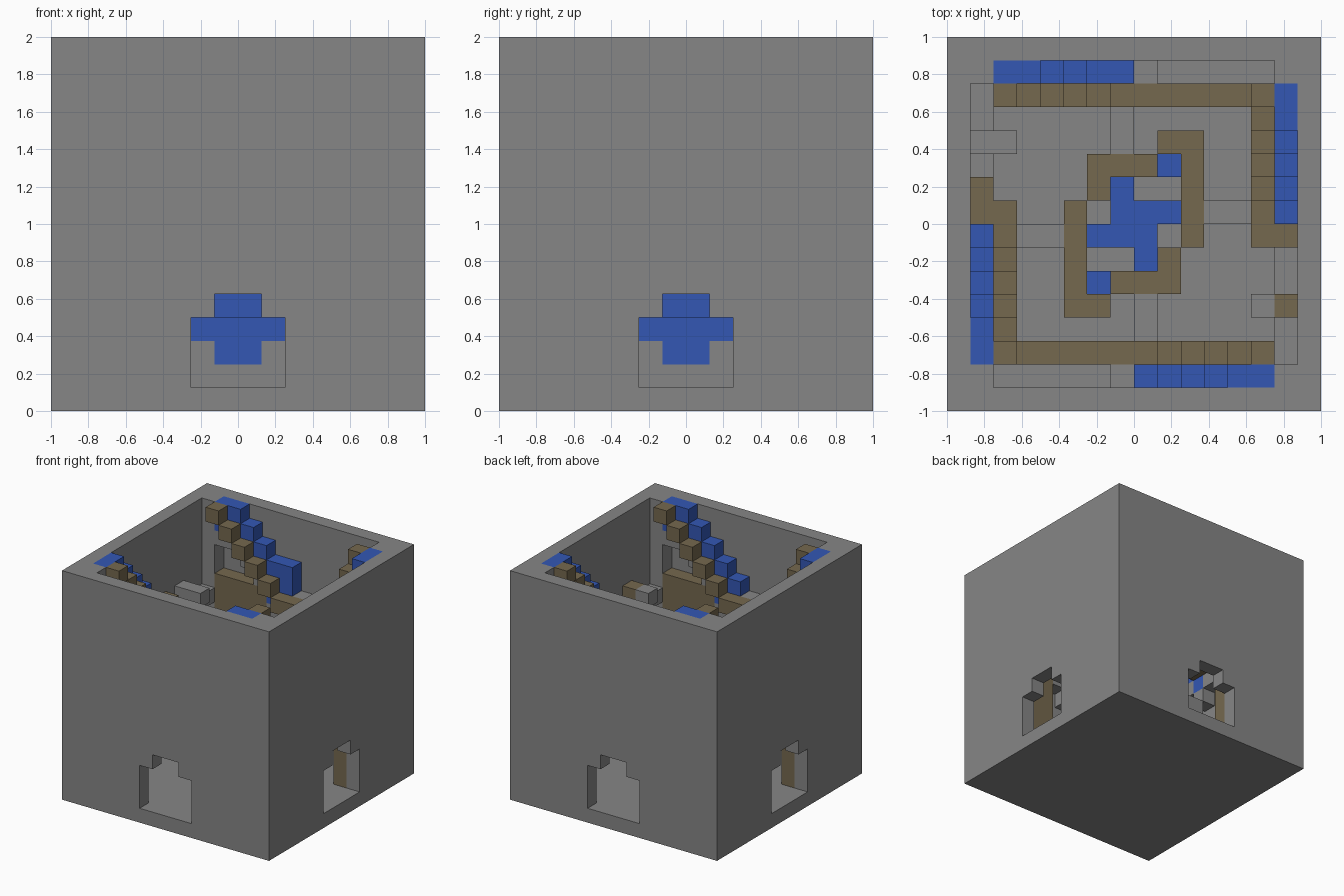
import bpy
import bmesh
from mathutils import Vector

cube = bpy.data.objects.get("Cube")
if cube:
    bpy.data.objects.remove(cube, do_unlink=True)

UNIT = 0.125  # edge of one block


def make_material(name, rgb):
    m = bpy.data.materials.new(name)
    m.use_nodes = True
    m.diffuse_color = (*rgb, 1)
    bsdf = next(n for n in m.node_tree.nodes if n.type == 'BSDF_PRINCIPLED')
    bsdf.inputs["Base Color"].default_value = (*rgb, 1)
    return m


stone = make_material("grey stone", (0.24, 0.24, 0.24))
wood = make_material("brown wood", (0.178, 0.138, 0.077))
water = make_material("blue water", (0.033, 0.095, 0.456))

cells = {}      # block position -> part name
materials = {}  # part name -> material


def fill(part, mat, xs, ys, zs, turn=0):
    """Fill a box of blocks, turned clockwise by quarter turns."""
    if part:
        materials[part] = mat
    for x in range(*xs):
        for y in range(*ys):
            for z in range(*zs):
                a, b = x, y
                for _ in range(turn):
                    a, b = b, -1 - a
                if part:
                    cells[a, b, z] = part
                else:
                    cells.pop((a, b, z), None)


# Hollow box with filled inner corners
fill("outer_walls", stone, (-8, 8), (-8, 8), (0, 16))
fill(None, None, (-7, 7), (-6, 6), (1, 16))
fill(None, None, (-6, 6), (-7, 7), (1, 16))

for side, turn in (("back", 0), ("right", 1), ("front", 2), ("left", 3)):
    def add(part, mat, xs, ys, zs):
        fill(part and side + "_" + part, mat, xs, ys, zs, turn)

    # Stepped doorway
    add(None, None, (-2, 2), (7, 8), (1, 4))
    add(None, None, (-1, 1), (7, 8), (4, 5))

    # Wooden panel below the watercourse
    add("panel", wood, (-6, -2), (6, 7), (1, 11))

    # Stepped watercourse on a stone bed
    for x in range(-6, 0):
        top = min(16, 11 - x)
        if side == "back" and x == -1:
            top = 13
        depth = 2 if x < -2 else 3
        add("bed", stone, (x, x + 1), (6, 7), (top - depth - 1, top - depth))
        add("watercourse", water, (x, x + 1), (6, 7), (top - depth, top))

    # Wooden rail following the steps, then running level
    for x in range(-6, -1):
        add("rail", wood, (x, x + 1), (5, 6), (9 - x, 10 - x))
    level_end = 5 if side in ("back", "front") else 1
    add("rail", wood, (-1, level_end), (5, 6), (10, 11))

    # Dry ledge past the water
    add("ledge", stone, (0, 6), (6, 7), (9, 10))
    if side in ("back", "front"):
        add("ledge_stop", stone, (0, 1), (6, 7), (10, 11))
    else:
        add("dam", wood, (0, 1), (5, 7), (10, 11))
        add("ledge_block", stone, (3, 4), (5, 7), (10, 11))
    if side == "left":
        add("dam", wood, (1, 2), (6, 7), (10, 11))
    if side == "right":
        add("ledge_post", wood, (3, 4), (6, 7), (10, 11))

    # Beam carrying the middle basin
    add("beam", stone, (-1, 0), (3, 6), (7, 8))

# Fountain below the basin
fill("plinth", stone, (-2, 2), (-2, 2), (1, 3))
fill("pool", water, (-2, 2), (-2, 2), (3, 4))
for turn in (0, 1):
    fill("pool", water, (-1, 1), (-2, 2), (2, 3), turn)
fill("water_column", water, (-1, 1), (-1, 1), (3, 6))

# Pinwheel basin
fill("basin_floor", stone, (-2, 2), (-2, 2), (5, 6))
for turn in (0, 2):
    for xs, ys in (((1, 3), (3, 4)), ((-2, 1), (2, 3)),
                   ((2, 3), (-1, 3)), ((-2, -1), (1, 2))):
        fill("basin_rim", wood, xs, ys, (5, 8), turn)
    for xs, ys in (((1, 2), (2, 3)), ((-1, 0), (0, 2)), ((0, 2), (0, 1))):
        fill("basin_water", water, xs, ys, (5, 7), turn)

# One mesh per part, keeping only exposed block faces
AXES = [Vector(v) for v in ((1, 0, 0), (0, 1, 0), (0, 0, 1))]
for part, mat in materials.items():
    bm = bmesh.new()
    for pos in [p for p, owner in cells.items() if owner == part]:
        for i in range(3):
            for sign in (-1, 1):
                n = AXES[i] * sign
                if tuple(int(p + d) for p, d in zip(pos, n)) in cells:
                    continue
                u, v = AXES[(i + 1) % 3] / 2, AXES[(i + 2) % 3] / 2 * sign
                c = Vector(pos) + Vector((0.5, 0.5, 0.5)) + n / 2
                ring = (c - u - v, c + u - v, c + u + v, c - u + v)
                bm.faces.new([bm.verts.new(p * UNIT) for p in ring])
    if bm.faces:
        bmesh.ops.remove_doubles(bm, verts=bm.verts, dist=0.001)
        mesh = bpy.data.meshes.new(part)
        bm.to_mesh(mesh)
        mesh.materials.append(mat)
        obj = bpy.data.objects.new(part, mesh)
        bpy.context.collection.objects.link(obj)
    bm.free()
